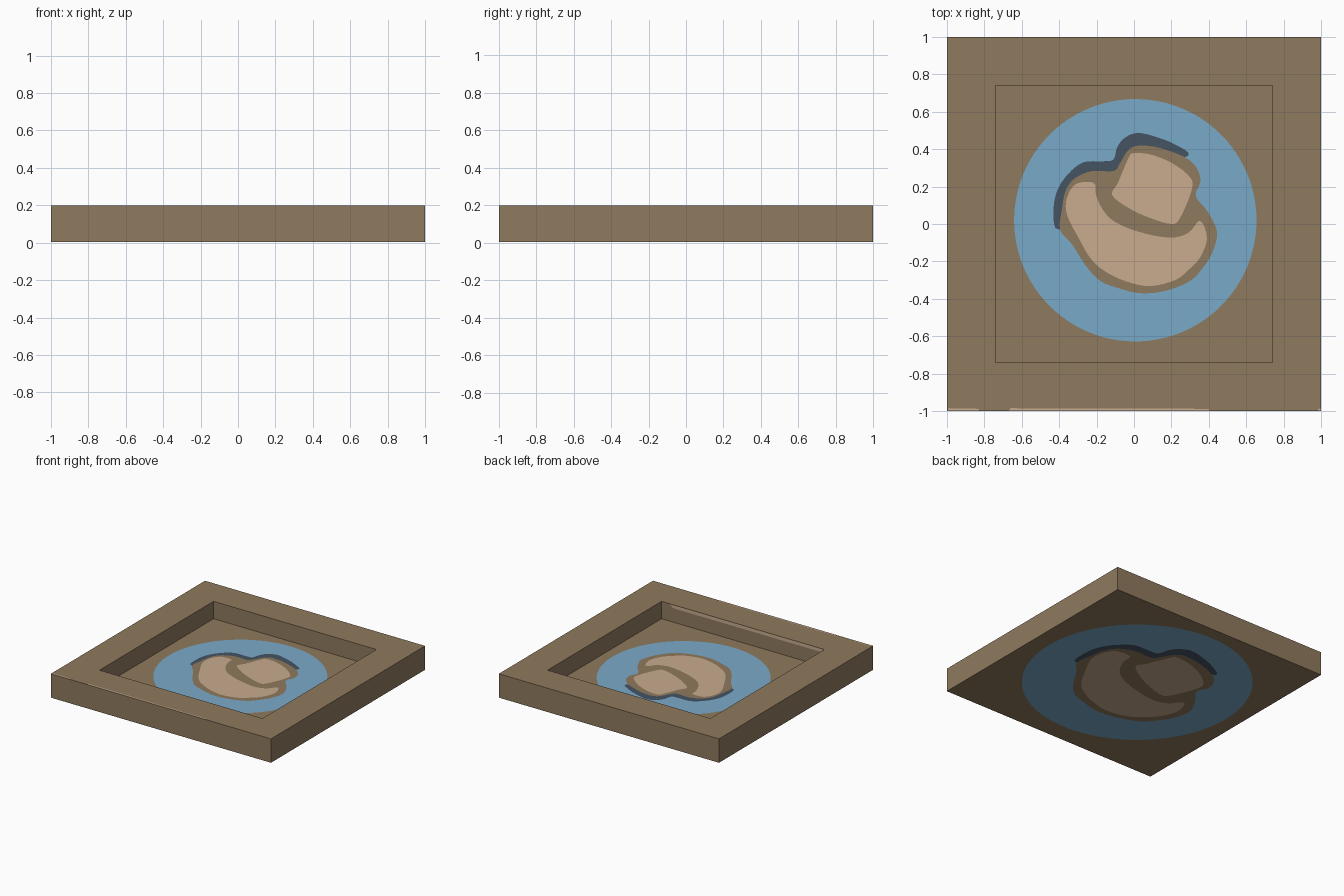
import bpy, bmesh, math

if "Cube" in bpy.data.objects:
    bpy.data.objects.remove(bpy.data.objects["Cube"])


def material(name, rgb):
    m = bpy.data.materials.new(name)
    m.diffuse_color = (*rgb, 1)
    m.use_nodes = True
    m.node_tree.nodes["Principled BSDF"].inputs["Base Color"].default_value = m.diffuse_color
    return m


BROWN = material("brown", (0.275, 0.195, 0.112))
CREAM = material("cream", (0.578, 0.407, 0.275))
BLUE = material("blue", (0.195, 0.402, 0.578))
SLATE = material("slate", (0.058, 0.089, 0.127))

OUT, INN = 1.0, 0.74           # outer and inner half widths
BASE, FLOOR, TOP = 0.004, 0.057, 0.2


def add_object(name, bm, mat):
    mesh = bpy.data.meshes.new(name)
    bm.to_mesh(mesh)
    bm.free()
    mesh.materials.append(mat)
    ob = bpy.data.objects.new(name, mesh)
    bpy.context.collection.objects.link(ob)
    return ob


def smooth_loop(pts, steps=4):
    """Closed Catmull-Rom curve through the points."""
    out, n = [], len(pts)
    for i in range(n):
        a, b, c, d = (pts[(i + k) % n] for k in (-1, 0, 1, 2))
        for s in range(steps):
            t = s / steps
            out.append(tuple(0.5 * (2 * b[k] + (c[k] - a[k]) * t
                       + (2 * a[k] - 5 * b[k] + 4 * c[k] - d[k]) * t * t
                       + (3 * b[k] - a[k] - 3 * c[k] + d[k]) * t ** 3) for k in (0, 1)))
    return out


def plate(name, outline, z, scale, side, mat):
    """Flat painted shape; side -1 mirrors it onto the underside."""
    bm = bmesh.new()
    f = bm.faces.new([bm.verts.new((x * scale * side, y * scale, z)) for x, y in outline])
    f.normal_update()
    if f.normal.z * side < 0:
        f.normal_flip()
    bmesh.ops.triangulate(bm, faces=[f])
    return add_object(name, bm, mat)


# Tray: square block with a recessed top
bm = bmesh.new()


def ring(h, z):
    return [bm.verts.new((sx * h, sy * h, z)) for sx, sy in ((-1, -1), (1, -1), (1, 1), (-1, 1))]


rings = [ring(OUT, BASE), ring(OUT, TOP), ring(INN, TOP), ring(INN, FLOOR)]
for lo, hi in zip(rings, rings[1:]):
    for i in range(4):
        j = (i + 1) % 4
        bm.faces.new((lo[i], lo[j], hi[j], hi[i]))
bm.faces.new(rings[-1])
bm.faces.new(rings[0][::-1])
bmesh.ops.recalc_face_normals(bm, faces=bm.faces)
add_object("tray_frame", bm, BROWN)

# Outlines of the painted picture
disc = [(0.007 + 0.648 * math.cos(math.tau * i / 96),
         0.02 + 0.648 * math.sin(math.tau * i / 96)) for i in range(96)]
shade = smooth_loop([
    (-.40, -.03), (-.43, .07), (-.41, .18), (-.35, .27), (-.27, .33), (-.17, .335),
    (-.11, .345), (-.09, .41), (-.05, .46), (.02, .487), (.12, .465), (.22, .425),
    (.29, .365), (.1, .3), (-.2, .1)])
island = smooth_loop([
    (-.395, -.03), (-.385, .08), (-.365, .18), (-.315, .245), (-.225, .283), (-.11, .283),
    (-.075, .325), (-.03, .395), (.03, .42), (.14, .406), (.27, .358), (.335, .30),
    (.355, .225), (.33, .15), (.395, .064), (.444, -.043), (.42, -.15), (.375, -.225),
    (.30, -.305), (.165, -.358), (.03, -.37), (-.085, -.342), (-.18, -.305),
    (-.26, -.22), (-.33, -.11)])
crescent = smooth_loop([
    (-.31, .214), (-.215, .22), (-.203, .155), (-.166, .075), (-.10, .01), (.03, -.043),
    (.19, -.073), (.29, -.048), (.353, .018), (.39, -.075), (.353, -.18), (.29, -.246),
    (.22, -.30), (.086, -.332), (-.048, -.305), (-.166, -.246), (-.235, -.18),
    (-.29, -.086), (-.358, .048), (-.358, .14)])
block = smooth_loop([
    (-.005, .378), (.086, .372), (.203, .326), (.303, .246), (.305, .17), (.246, .032),
    (.20, .0), (.086, .032), (-.03, .086), (-.117, .155), (-.086, .22), (-.03, .352)])

# Paint the picture on the tray floor and, larger, on the underside
layers = [("disc", disc, BLUE, 1), ("shade", shade, SLATE, 2), ("island", island, BROWN, 3),
          ("crescent", crescent, CREAM, 4), ("block", block, CREAM, 4)]
for name, outline, mat, n in layers:
    plate("floor_" + name, outline, FLOOR + n * 0.001, 1, 1, mat)
    plate("underside_" + name, outline, BASE - n * 0.001, 1.34, -1, mat)

# Worn cream streaks along the front rim
for x0, x1 in ((-1, -.83), (-.67, .4), (.98, 1)):
    plate("rim_streak", [(x0, -1), (x1, -1), (x1, -.988), (x0 + .01, -.985)],
          TOP + 0.0008, 1, 1, CREAM)

# Worn cream streak on the inner front wall
bm = bmesh.new()
y = -INN + 0.001
bm.faces.new([bm.verts.new(p) for p in (
    (.66, y, .198), (-.73, y, .198), (-.71, y, .172), (.64, y, .172))])
bmesh.ops.recalc_face_normals(bm, faces=bm.faces)
for f in bm.faces:
    f.normal_update()
    if f.normal.y < 0:
        f.normal_flip()
add_object("wall_streak", bm, CREAM)
